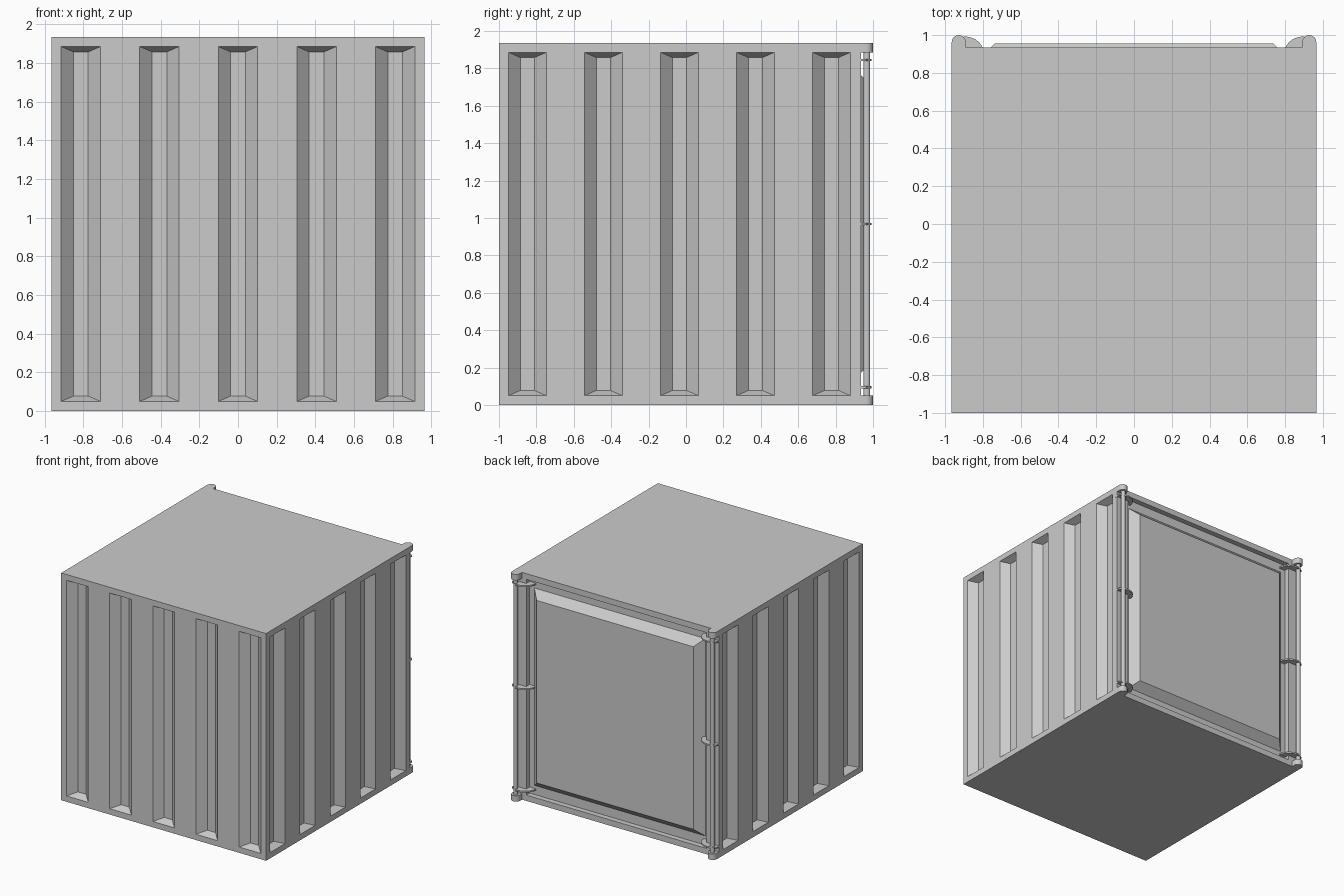
import bpy
import bmesh
import math

cube = bpy.data.objects.get("Cube")
if cube:
    bpy.data.objects.remove(cube, do_unlink=True)

# One painted steel colour
steel = bpy.data.materials.new("grey_steel")
steel.use_nodes = True
GREY = (0.6, 0.6, 0.6, 1)
steel.diffuse_color = GREY
steel.node_tree.nodes["Principled BSDF"].inputs["Base Color"].default_value = GREY

HALF_X, FRONT, BACK, TOP = 0.965, -1.0, 0.935, 1.935
MID_Z = TOP / 2


def finish(bm, name):
    bmesh.ops.recalc_face_normals(bm, faces=bm.faces)
    mesh = bpy.data.meshes.new(name)
    bm.to_mesh(mesh)
    bm.free()
    mesh.materials.append(steel)
    ob = bpy.data.objects.new(name, mesh)
    bpy.context.collection.objects.link(ob)
    return ob


def loft(bm, rings):
    """Closed solid through rings of equal point count."""
    loops = [[bm.verts.new(p) for p in ring] for ring in rings]
    n = len(loops[0])
    for a, b in zip(loops, loops[1:]):
        for i in range(n):
            bm.faces.new((a[i], a[(i + 1) % n], b[(i + 1) % n], b[i]))
    bm.faces.new(loops[0])
    bm.faces.new(loops[-1])


def rect_loft(bm, place, centre, levels):
    """Rectangles (half width, half height, depth) stacked along one direction."""
    rings = []
    for w, h, d in levels:
        rings.append([place(centre + su * w, MID_Z + sv * h, d)
                      for su, sv in ((-1, -1), (1, -1), (1, 1), (-1, 1))])
    loft(bm, rings)


def prism(bm, outline, z0, z1):
    loft(bm, [[(x, y, z) for x, y in outline] for z in (z0, z1)])


# Container body
bm = bmesh.new()
outline = [(-HALF_X, FRONT), (HALF_X, FRONT), (HALF_X, BACK), (-HALF_X, BACK)]
prism(bm, outline, 0, TOP)
body = finish(bm, "container_body")

# Cutter for the wall grooves and the door recess
walls = [
    (lambda u, v, d: (u, FRONT + d, v), 0.0),
    (lambda u, v, d: (HALF_X - d, u, v), -0.035),
    (lambda u, v, d: (-HALF_X + d, u, v), -0.035),
]
groove = [(0.102, 0.918, -0.02), (0.102, 0.918, 0), (0.038, 0.89, 0.062)]
bm = bmesh.new()
for place, middle in walls:
    for i in range(-2, 3):
        rect_loft(bm, place, middle + i * 0.4065, groove)


def place_back(u, v, d):
    return (u, d, v)


rect_loft(bm, place_back, 0, [(0.85, 0.918, 1.05), (0.85, 0.918, 0.89)])
cutter = finish(bm, "groove_cutter")
cutter.hide_render = True
mod = body.modifiers.new("grooves", 'BOOLEAN')
mod.operation = 'DIFFERENCE'
mod.solver = 'EXACT'
mod.object = cutter
bpy.context.view_layer.objects.active = body
bpy.ops.object.modifier_apply(modifier=mod.name)
bpy.data.objects.remove(cutter, do_unlink=True)

# Raised door panel
bm = bmesh.new()
rect_loft(bm, place_back, 0, [(0.805, 0.84, 0.885), (0.805, 0.84, 0.89),
                              (0.738, 0.777, 0.955)])
finish(bm, "door_panel")


def arc(cx, cy, r, a0, a1, n):
    return [(cx + r * math.cos(math.radians(a0 + (a1 - a0) * i / n)),
             cy + r * math.sin(math.radians(a0 + (a1 - a0) * i / n)))
            for i in range(n + 1)]


# Hinge hardware on both back corners
cap = [(0.89, 0.93), (0.965, 0.93)] + arc(0.9275, 0.9625, 0.0375, 0, 180, 12)
clip = [(0.965, 0.89)] + arc(0.893, 0.89, 0.102, 45, 180, 16)
post = arc(0.927, 0.967, 0.018, 0, 337.5, 15)
for side, sx in (("left", 1), ("right", -1)):
    parts = {
        "hinge_caps": (cap, [(0, 0.05), (1.885, TOP)]),
        "hinge_clips": (clip, [(z - 0.006, z + 0.006) for z in (0.095, MID_Z, 1.845)]),
        "hinge_post": (post, [(0.03, 1.9)]),
    }
    for name, (shape, spans) in parts.items():
        bm = bmesh.new()
        for z0, z1 in spans:
            prism(bm, [(sx * x, y) for x, y in shape], z0, z1)
        ob = finish(bm, f"{side}_{name}")
        bpy.ops.object.select_all(action='DESELECT')
        ob.select_set(True)
        bpy.context.view_layer.objects.active = ob
        bpy.ops.object.shade_smooth_by_angle(angle=math.radians(35))
